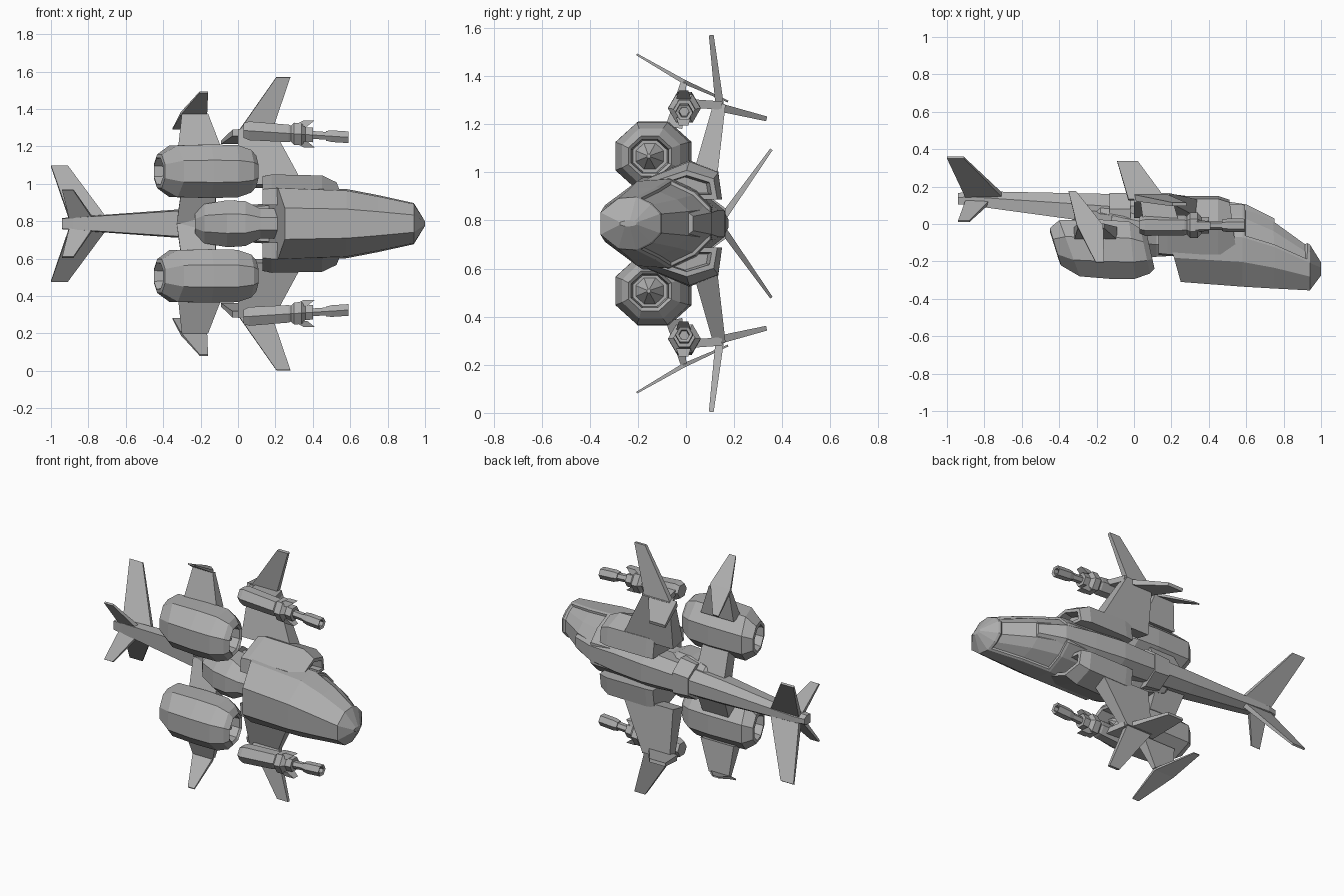
import bpy, bmesh, math
from mathutils import Vector

MID = 0.787  # height of the ship's plane of symmetry
if "Cube" in bpy.data.objects:
    bpy.data.objects.remove(bpy.data.objects["Cube"])

grey = bpy.data.materials.new("hull grey")
grey.use_nodes = True
GREY = (0.42, 0.42, 0.42, 1)
grey.diffuse_color = GREY
grey.node_tree.nodes["Principled BSDF"].inputs["Base Color"].default_value = GREY


def finish(name, bm, mirror):
    bmesh.ops.recalc_face_normals(bm, faces=bm.faces)
    mesh = bpy.data.meshes.new(name)
    bm.to_mesh(mesh)
    bm.free()
    mesh.materials.append(grey)
    ob = bpy.data.objects.new(name, mesh)
    ob.location.z = MID
    bpy.context.collection.objects.link(ob)
    if mirror:
        mod = ob.modifiers.new("other side", "MIRROR")
        mod.use_axis = (False, False, True)
        mod.use_mirror_merge = False
    return ob


def ngon(n, turn=0.5):
    r = 1 / math.cos(math.pi / n) if turn else 1
    return [(r * math.cos((i + turn) * math.tau / n), r * math.sin((i + turn) * math.tau / n)) for i in range(n)]


def loft(name, section, stations, mirror=False, inset=None):
    """Skin rings (x, y centre, side centre, half height, half width, slant)."""
    bm = bmesh.new()
    rings = []
    for x, y, w, hy, hw, *slant in stations:
        s = slant[0] if slant else 0
        rings.append([bm.verts.new((x + s * u, y + hy * u, w + hw * v)) for u, v in section])
    n = len(section)
    for a, b in zip(rings, rings[1:]):
        for i in range(n):
            j = (i + 1) % n
            bm.faces.new((a[i], a[j], b[j], b[i]))
    bm.faces.new(rings[0])
    bm.faces.new(rings[-1])
    bmesh.ops.recalc_face_normals(bm, faces=bm.faces)
    if inset:
        rule, width, depth = inset
        faces = [f for f in bm.faces if rule(f)]
        bmesh.ops.inset_region(bm, faces=faces, thickness=width, depth=0, use_even_offset=True)
        bmesh.ops.inset_region(bm, faces=faces, thickness=0.006, depth=-depth, use_even_offset=True)
    return finish(name, bm, mirror)


def fin(name, root, tip, t_root, t_tip):
    """Tapered plate from a root edge to a tip edge."""
    a, b, c, d = [Vector(p) for p in (*root, *tip)]
    nrm = (b - a).cross(d - a).normalized()
    bm = bmesh.new()
    sides = []
    for s in (-0.5, 0.5):
        sides.append([bm.verts.new(p + nrm * s * t) for p, t in
                      ((a, t_root), (b, t_root), (c, t_tip), (d, t_tip))])
    lo, hi = sides
    bm.faces.new(lo)
    bm.faces.new(hi)
    for i in range(4):
        j = (i + 1) % 4
        bm.faces.new((lo[i], lo[j], hi[j], hi[i]))
    return finish(name, bm, True)


def both(half):
    return half + [(u, -v) for u, v in reversed(half)]


# Nose hull with a sunken windshield and a wedge-shaped tip
hull = both([(-1, .42), (-.4, .95), (.2, 1), (.7, .72), (1, .36)])
loft("nose_hull", hull, [
    (.19, -.095, 0, .215, .2, -.06), (.58, -.115, 0, .22, .185),
    (.75, -.16, 0, .185, .152), (.94, -.232, 0, .123, .11), (1, -.24, 0, .035, .012)],
    inset=(lambda f: f.normal.y > .3 and .6 < f.calc_center_median().x < .9, .015, .012))

# Spine, canopy hump and tail boom
hexa = ngon(6, 0)
spine = both([(-1, .9), (.2, 1), (1, .5)])
loft("spine", spine, [(-.09, .08, 0, .085, .09), (.2, .075, 0, .085, .11), (.4, .05, 0, .085, .11),
                      (.6, .035, 0, .07, .09), (.75, -.02, 0, .05, .06)])
loft("collar", spine, [(-.13, .06, 0, .105, .11), (-.02, .06, 0, .105, .125)])
loft("tail_boom", spine, [(-.94, .135, 0, .03, .03), (-.88, .138, 0, .038, .035),
                          (-.33, .095, 0, .07, .075), (-.1, .075, 0, .085, .085)])

# Belly pod and the struts carrying the engines
octa = ngon(8)
loft("belly_pod", octa, [(-.23, .03, 0, .06, .06), (-.18, .015, 0, .11, .105), (-.06, -.025, 0, .14, .125),
                         (.04, -.045, 0, .14, .12), (.12, -.065, 0, .11, .08), (.22, -.07, 0, .1, .08)])
fin("engine_bridge", [(-.33, .07, -.01), (-.12, .06, -.01)], [(-.12, -.03, .2), (-.3, -.03, .2)], .08, .07)

# Shoulder fairings with hollow intakes
shoulder = [(-1, 0), (-.95, .57), (.15, 1.05), (.9, .75), (1, 0)]
loft("shoulder_fairing", shoulder, [(.13, -.01, .1, .155, .145), (.18, -.01, .1, .16, .155),
                                    (.45, -.01, .1, .16, .15), (.53, -.02, .1, .15, .115, -.02)], True,
     inset=(lambda f: f.normal.x > .9, .02, .06))

# Engines: raked shells open at both ends, with inner cones
loft("engine_shell", octa, [
    (-.34, -.12, .28, .04, .04), (-.35, -.12, .28, .07, .06, -.02), (-.425, -.12, .28, .08, .07, -.025),
    (-.42, -.122, .28, .1, .09, -.03), (-.345, -.13, .28, .15, .138, -.055), (-.15, -.135, .28, .158, .143, -.02),
    (-.01, -.14, .28, .153, .14, -.015), (.06, -.145, .28, .12, .115, -.025), (.09, -.15, .28, .09, .083, -.02),
    (.08, -.15, .28, .078, .07, -.02), (-.01, -.15, .28, .07, .065)], True)
loft("intake_cone", octa, [(-.02, -.15, .28, .065, .06), (.06, -.155, .28, .008, .008)], True)

# Engine struts and their slanted end blades
fin("engine_strut", [(-.32, -.05, .4), (-.09, -.05, .4)], [(-.16, -.01, .585), (-.3, -.01, .585)], .07, .025)
fin("blade_lower", [(-.305, -.01, .59), (-.165, -.01, .59)], [(-.16, -.205, .703), (-.205, -.205, .703)], .018, .008)
fin("blade_upper", [(-.165, -.01, .59), (-.305, -.01, .59)], [(-.35, .175, .507), (-.31, .175, .507)], .018, .008)

# Wings, tips and dorsal winglets
fin("wing", [(.0, .08, .2), (.35, .08, .2)], [(.19, .14, .5), (.0, .14, .5)], .1, .05)
fin("wing_tip", [(.0, .14, .49), (.18, .14, .49)], [(.28, .105, .783), (.205, .105, .783)], .035, .02)
fin("dorsal_winglet", [(-.03, .13, .485), (.17, .13, .485)], [(.02, .335, .435), (-.09, .335, .435)], .035, .02)
fin("gun_pylon", [(.03, .15, .49), (.2, .15, .49)], [(.24, .01, .5), (.05, .01, .5)], .035, .035)


# Wing guns: housing, hub, barrel and muzzle along one tilted axis
def gun(name, parts):
    loft(name, hexa, [(x, -.005 * (1 + x), .5 - .065 * x, r, r) for x, r in parts], True)


gun("gun_housing", [(.03, .045), (.06, .058), (.27, .054), (.32, .035)])
gun("gun_hub", [(.27, .035), (.3, .068), (.34, .068), (.36, .045), (.4, .045)])
gun("gun_barrel", [(.38, .024), (.5, .024)])
gun("gun_muzzle", [(.47, .03), (.5, .036), (.59, .036), (.585, .022), (.54, .02)])
for side in (-1, 1):
    base, end = .48 + side * .04, .48 + side * .072
    fin("hub_prong", [(.29, -.01, base), (.37, -.01, base)], [(.41, -.01, end), (.35, -.01, end)], .06, .04)

# Tail fins: a large upper pair and a small lower pair
fin("upper_tail_fin", [(-.9, .15, .02), (-.7, .15, .02)], [(-.91, .355, .308), (-1, .355, .308)], .03, .012)
fin("lower_tail_fin", [(-.9, .12, .02), (-.77, .12, .02)], [(-.88, .015, .18), (-.94, .015, .18)], .025, .012)
